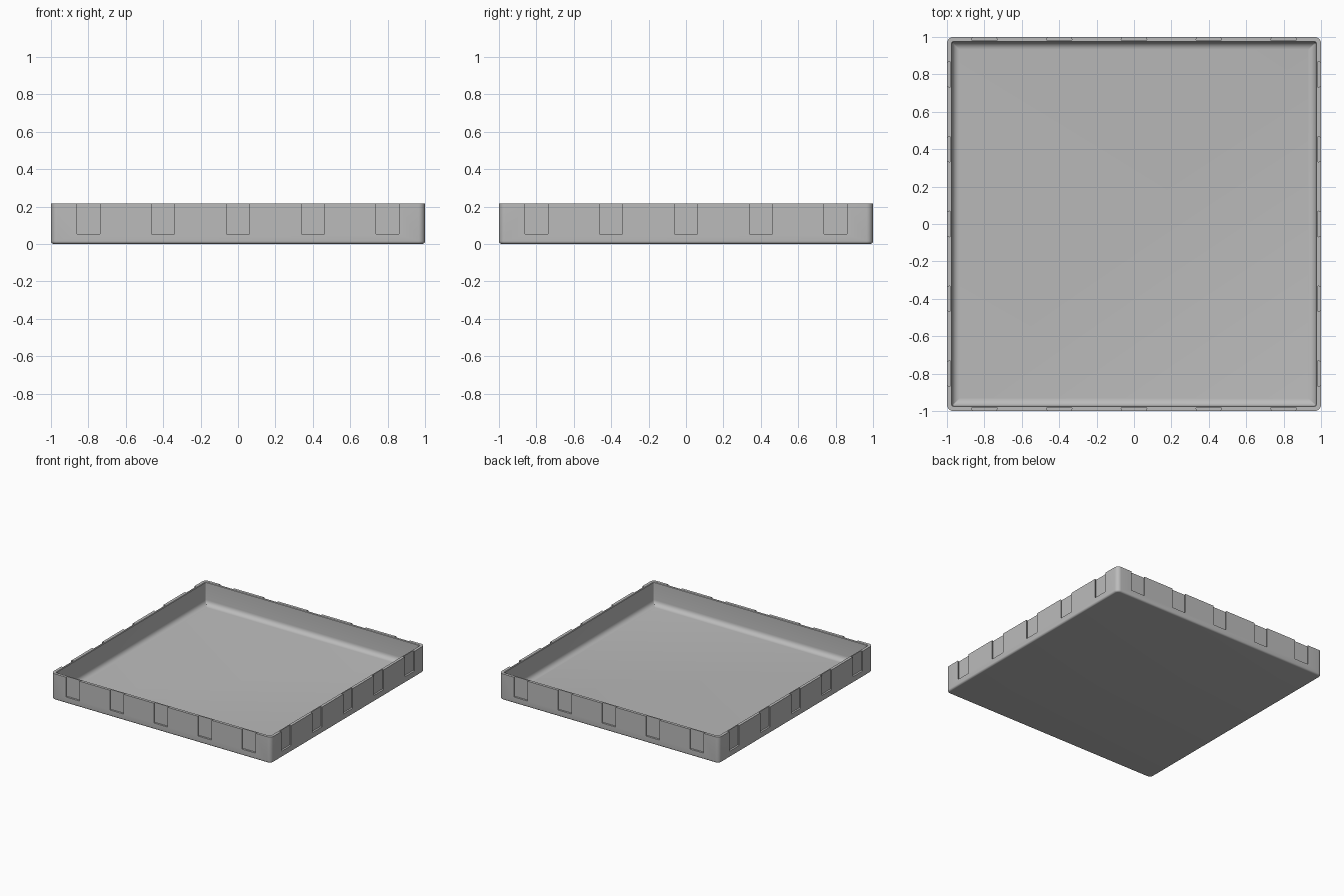
import bpy, bmesh
from math import cos, sin, pi
from mathutils import Matrix, Vector

if "Cube" in bpy.data.objects:
    bpy.data.objects.remove(bpy.data.objects["Cube"], do_unlink=True)

HEIGHT = 0.215
WALL = 0.027
FLOOR = 0.03
ROUND = 0.015      # bottom outer edge
FILLET = 0.04      # inner floor edge
STEPS = 6

grey = bpy.data.materials.new("plain grey")
grey.use_nodes = True
colour = (0.5, 0.5, 0.5, 1)
grey.diffuse_color = colour
grey.node_tree.nodes["Principled BSDF"].inputs["Base Color"].default_value = colour


def make_object(name, bm):
    bmesh.ops.recalc_face_normals(bm, faces=bm.faces)
    mesh = bpy.data.meshes.new(name)
    bm.to_mesh(mesh)
    bm.free()
    mesh.materials.append(grey)
    obj = bpy.data.objects.new(name, mesh)
    bpy.context.collection.objects.link(obj)
    return obj


def square_ring(bm, half, radius, z):
    """Square loop of vertices with rounded corners."""
    ring = []
    for corner in range(4):
        for i in range(STEPS + 1):
            a = (corner + i / STEPS) * pi / 2
            mid = corner * pi / 2 + pi / 4
            cx = (half - radius) * (1 if cos(mid) > 0 else -1)
            cy = (half - radius) * (1 if sin(mid) > 0 else -1)
            ring.append(bm.verts.new((cx + radius * cos(a), cy + radius * sin(a), z)))
    return ring


# Tray section, from the underside, up the outer wall and down to the floor
quarter = [i / STEPS * pi / 2 for i in range(STEPS + 1)]
inner = 1 - WALL
section = [(1 - ROUND * (1 - sin(a)), 0.035 - ROUND * (1 - sin(a)), ROUND * (1 - cos(a)))
           for a in quarter]
section += [(1, 0.035, HEIGHT), (inner + 0.004, 0.016, HEIGHT), (inner, 0.012, HEIGHT - 0.004)]
section += [(inner - FILLET * (1 - cos(a)), max(0.003, 0.012 - FILLET * (1 - cos(a))),
             FLOOR + FILLET * (1 - sin(a))) for a in quarter]

bm = bmesh.new()
rings = [square_ring(bm, *s) for s in section]
for low, high in zip(rings, rings[1:]):
    for i in range(len(low)):
        j = (i + 1) % len(low)
        bm.faces.new((low[i], low[j], high[j], high[i]))
bm.faces.new(rings[0][::-1])
bm.faces.new(rings[-1])
tray = make_object("tray", bm)

# Dovetail slots: slightly wider inside than at the wall face
bm = bmesh.new()
slot = [(-0.0615, -1), (-0.069, -0.985), (0.069, -0.985), (0.0615, -1),
        (0.0615, -1.05), (-0.0615, -1.05)]
for side in range(4):
    turn = Matrix.Rotation(side * pi / 2, 4, 'Z')
    for k in range(-2, 3):
        low, high = [[bm.verts.new(turn @ Vector((x + 0.4 * k, y, z))) for x, y in slot]
                     for z in (0.052, HEIGHT + 0.1)]
        bm.faces.new(low)
        bm.faces.new(high)
        for i in range(len(slot)):
            j = (i + 1) % len(slot)
            bm.faces.new((low[i], low[j], high[j], high[i]))
cutter = make_object("slot_cutter", bm)
cutter.hide_render = True

cut = tray.modifiers.new("slots", 'BOOLEAN')
cut.operation = 'DIFFERENCE'
cut.solver = 'EXACT'
cut.object = cutter

bpy.ops.object.select_all(action='DESELECT')
tray.select_set(True)
bpy.context.view_layer.objects.active = tray
bpy.ops.object.modifier_apply(modifier=cut.name)
bpy.data.objects.remove(cutter, do_unlink=True)
bpy.ops.object.shade_smooth_by_angle(angle=pi / 6)
